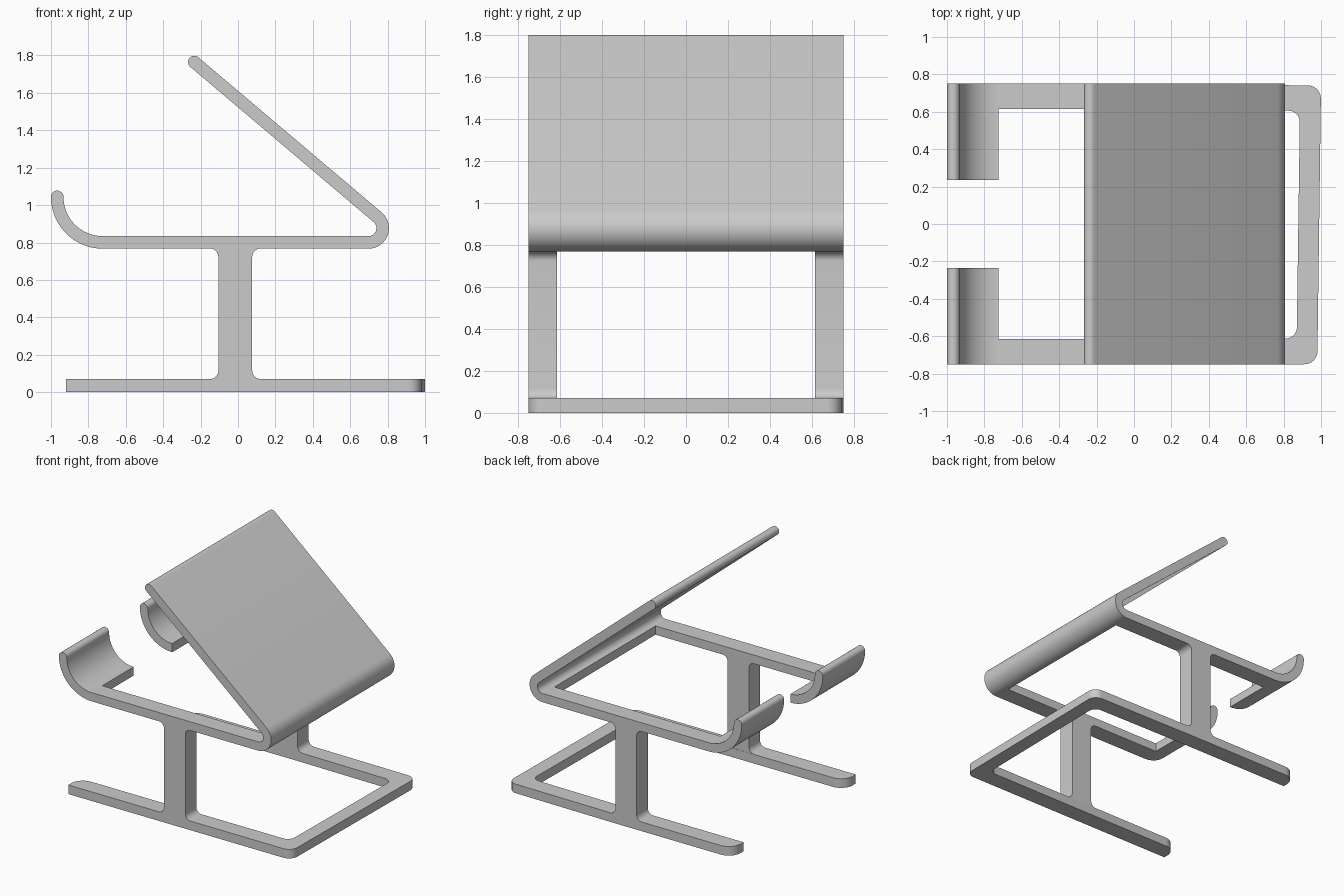
import bpy, bmesh, math
from mathutils import Vector

cube = bpy.data.objects.get("Cube")
if cube:
    bpy.data.objects.remove(cube, do_unlink=True)

grey = bpy.data.materials.new("plain grey")
grey.use_nodes = True
colour = (0.6, 0.6, 0.6, 1)
grey.diffuse_color = colour
grey.node_tree.nodes["Principled BSDF"].inputs["Base Color"].default_value = colour


def arc(cx, cy, r, start, end, steps=20):
    """Points on an arc, angles in degrees."""
    angles = [math.radians(start + (end - start) * i / steps) for i in range(steps + 1)]
    return [(cx + r * math.cos(a), cy + r * math.sin(a)) for a in angles]


def rounded(corners, steps=10):
    """Outline from (x, y, radius) corners, each filleted by its radius."""
    out = []
    for i, (x, y, r) in enumerate(corners):
        p = Vector((x, y))
        if r == 0:
            out.append((x, y))
            continue
        a = (Vector(corners[i - 1][:2]) - p).normalized()
        b = (Vector(corners[(i + 1) % len(corners)][:2]) - p).normalized()
        half = a.angle(b) / 2
        centre = p + (a + b).normalized() * r / math.sin(half)
        start = (p + a * r / math.tan(half) - centre).normalized()
        end = (p + b * r / math.tan(half) - centre).normalized()
        for k in range(steps + 1):
            out.append(tuple(centre + r * start.slerp(end, k / steps)))
    return out


def prism(name, outline, low, high, upright=True):
    """Extrude an outline along y (upright) or along z."""
    bm = bmesh.new()
    place = (lambda u, v: (u, low, v)) if upright else (lambda u, v: (u, v, low))
    face = bm.faces.new([bm.verts.new(place(u, v)) for u, v in outline])
    moved = bmesh.ops.extrude_face_region(bm, geom=[face])["geom"]
    shift = Vector((0, high - low, 0) if upright else (0, 0, high - low))
    bmesh.ops.translate(bm, vec=shift, verts=[g for g in moved if isinstance(g, bmesh.types.BMVert)])
    bmesh.ops.recalc_face_normals(bm, faces=bm.faces)
    mesh = bpy.data.meshes.new(name)
    bm.to_mesh(mesh)
    bm.free()
    mesh.materials.append(grey)
    obj = bpy.data.objects.new(name, mesh)
    bpy.context.collection.objects.link(obj)
    return obj


def activate(obj):
    bpy.ops.object.select_all(action='DESELECT')
    obj.select_set(True)
    bpy.context.view_layer.objects.active = obj


def box(name, x0, x1, y, z0, z1):
    return prism(name, [(x0, z0), (x1, z0), (x1, z1), (x0, z1)], -y, y)


def cut(obj, cutter):
    cutter.hide_render = True
    mod = obj.modifiers.new("cut", 'BOOLEAN')
    mod.operation, mod.solver, mod.object = 'DIFFERENCE', 'EXACT', cutter
    activate(obj)
    bpy.ops.object.modifier_apply(modifier=mod.name)
    bpy.data.objects.remove(cutter, do_unlink=True)


W, RAIL = 0.75, 0.615          # half width, inner side of the rails
HALF = 0.0335                  # half thickness of the bent sheet
HOOK, BEND = (-0.723, 1.044), (0.697, 0.877)
HOOK_R, BEND_R = 0.277 - HALF, 0.11 - HALF
TILT = 49.7                    # direction the sloping plate faces
TIP = (-0.234, 1.765)

# Bent sheet: hook, flat, bend and sloping plate
outline = arc(*HOOK, HOOK_R + HALF, 180, 270)
outline += arc(*BEND, BEND_R + HALF, -90, TILT)
outline += arc(*TIP, HALF, TILT, TILT + 180, 12)
outline += arc(*BEND, BEND_R - HALF, TILT, -90)
outline += arc(*HOOK, HOOK_R - HALF, 270, 180)
outline += arc(HOOK[0] - HOOK_R, HOOK[1], HALF, 0, 180, 12)[1:-1]
sheet = prism("bent_holder", outline, -W, W)
cut(sheet, box("opening_cutter", -0.725, 0.69, RAIL, 0.7, 0.88))
cut(sheet, box("hook_gap_cutter", -1.1, -0.7, 0.235, 0.7, 1.2))

# Legs, flared by fillets at both ends
F, LO, HI = 0.045, 0.07, 0.768
L, R = -0.105, 0.076
leg_outline = arc(L - F, LO + F, F, -90, 0, 8) + arc(L - F, HI - F, F, 0, 90, 8)
leg_outline += arc(R + F, HI - F, F, 90, 180, 8) + arc(R + F, LO + F, F, 180, 270, 8)
legs = [prism("front_leg", leg_outline, -W, -RAIL), prism("back_leg", leg_outline, RAIL, W)]

# U-shaped base, its cross bar slightly askew
base = prism("base_frame", rounded([
    (-0.92, -W, 0), (0.98, -W, 0.07), (1.0, 0.74, 0.07), (0.07, W, 0),
    (-0.92, W, 0.1), (-0.92, RAIL, 0), (0.07, RAIL, 0), (0.887, 0.605, 0.06),
    (0.87, -0.612, 0.06), (-0.92, -RAIL, 0.1)]), 0, LO, upright=False)

for obj in [sheet, base] + legs:
    activate(obj)
    bpy.ops.object.shade_smooth_by_angle(angle=math.radians(30))
